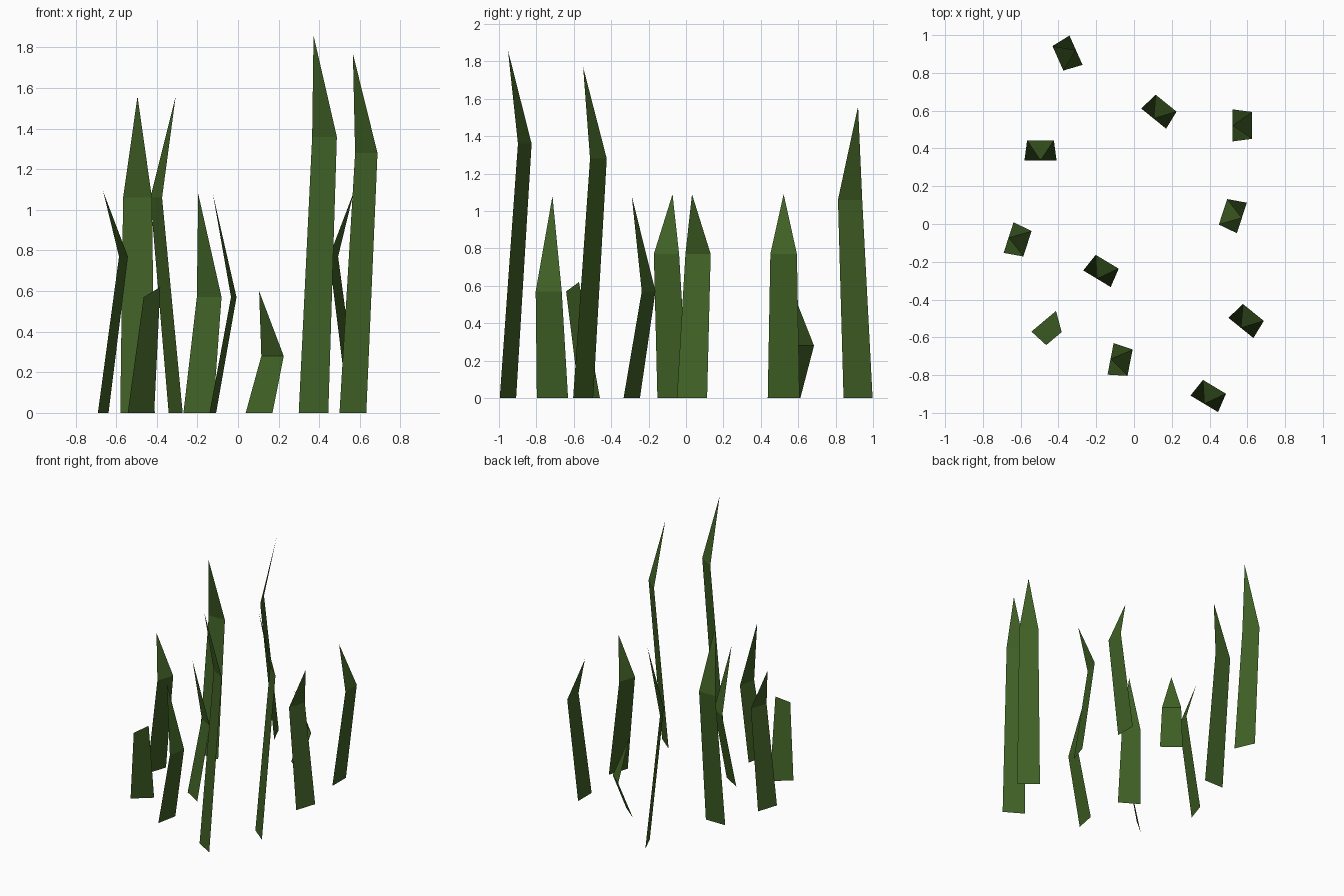
import bpy, bmesh
from math import radians
from mathutils import Matrix, Vector

cube = bpy.data.objects.get("Cube")
if cube:
    bpy.data.objects.remove(cube, do_unlink=True)

# Single grass colour
GREEN = (0.052, 0.120, 0.019, 1.0)
grass = bpy.data.materials.new("grass_green")
grass.use_nodes = True
grass.diffuse_color = GREEN
grass.node_tree.nodes["Principled BSDF"].inputs["Base Color"].default_value = GREEN

BASE_HALF, BEND_HALF, BEND_OUT = 0.085, 0.071, 0.105


def blade(name, x, y, turn, bend_z, tip_z):
    """Thin folded leaf: a leaning strip, then a point leaning back over the base."""
    bm = bmesh.new()
    base = [bm.verts.new((s * BASE_HALF, 0, 0)) for s in (-1, 1)]
    bend = [bm.verts.new((s * BEND_HALF, BEND_OUT, bend_z)) for s in (1, -1)]
    bm.faces.new(base + bend)
    if tip_z:
        tip = bm.verts.new((0, 0, tip_z))
        bm.faces.new((bend[1], bend[0], tip))
    else:
        # Broken blade: slanted cut instead of a point
        bend[1].co += Vector((0.035, 0, 0.05))
    place = Matrix.Translation((x, y, 0)) @ Matrix.Rotation(radians(turn), 4, "Z")
    bm.transform(place)
    mesh = bpy.data.meshes.new(name)
    bm.to_mesh(mesh)
    bm.free()
    mesh.materials.append(grass)
    bpy.context.collection.objects.link(bpy.data.objects.new(name, mesh))


# Name, base centre, turn, fold height, tip height
blade("tall_blade_front", 0.372, -0.952, -31, 1.36, 1.86)
blade("tall_blade_left", 0.566, -0.550, -39, 1.28, 1.77)
blade("long_blade_right", -0.495, 0.337, 0, 1.06, 1.56)
blade("long_blade_back", -0.307, 0.920, 114, 1.06, 1.56)
blade("medium_blade_back_left", 0.521, 0.522, -90, 0.77, 1.09)
blade("medium_blade_left", 0.571, 0.032, 72, 0.77, 1.09)
blade("medium_blade_right", -0.664, -0.072, -108, 0.77, 1.09)
blade("slim_blade_centre", -0.196, -0.290, -31, 0.57, 1.08)
blade("slim_blade_front", -0.124, -0.714, -101, 0.57, 1.08)
blade("short_blade_back", 0.104, 0.558, -39, 0.28, 0.60)
blade("broken_blade_front_right", -0.478, -0.515, -140, 0.57, None)
